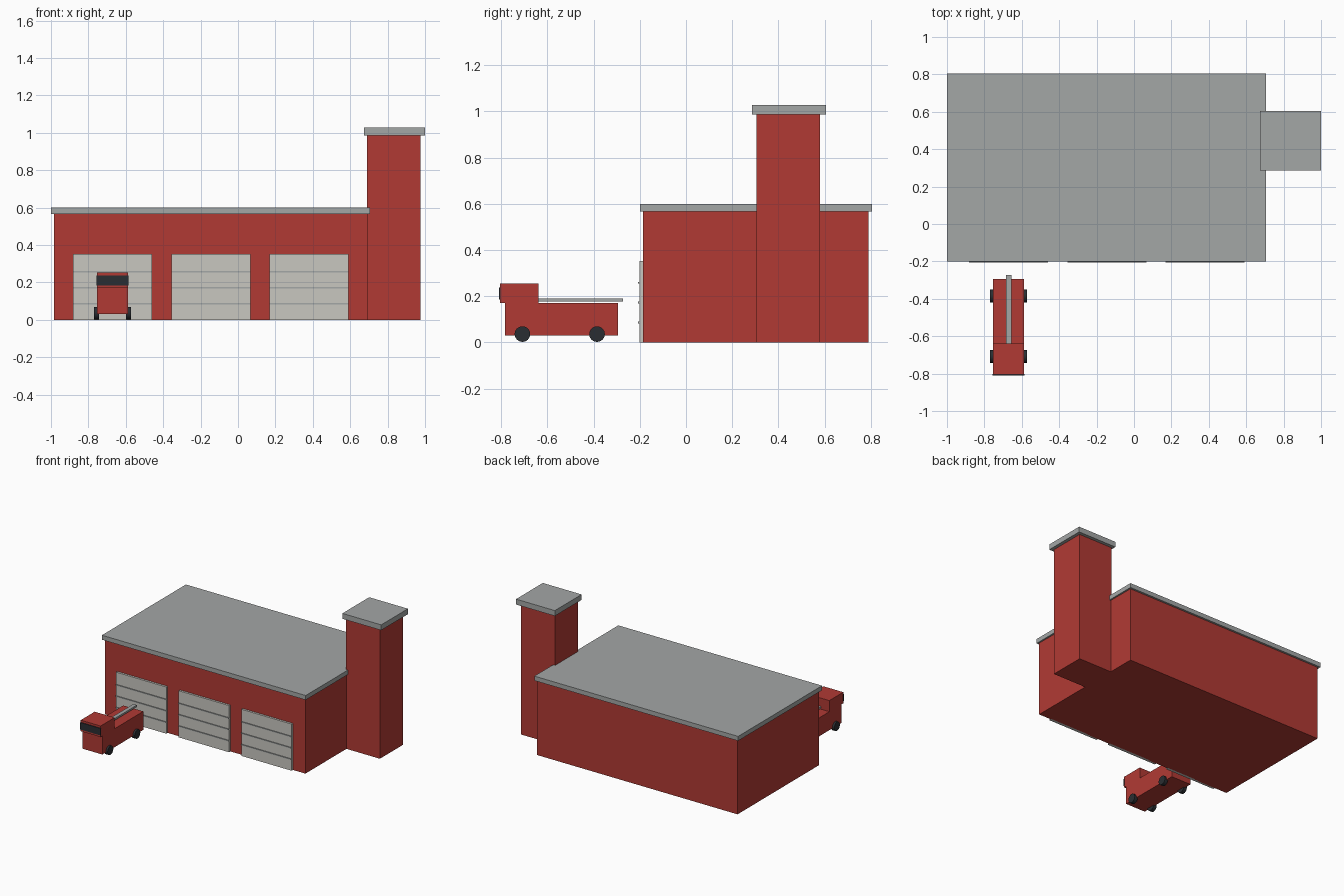
import bpy
import math

cube = bpy.data.objects.get("Cube")
if cube:
    bpy.data.objects.remove(cube, do_unlink=True)


def material(name, r, g, b):
    m = bpy.data.materials.new(name)
    m.use_nodes = True
    m.diffuse_color = (r, g, b, 1)
    m.node_tree.nodes["Principled BSDF"].inputs["Base Color"].default_value = (r, g, b, 1)
    return m


RED = material("brick red", 0.44, 0.042, 0.034)
GREY = material("roof grey", 0.37, 0.385, 0.38)
PALE = material("door pale grey", 0.58, 0.57, 0.53)
DARK = material("rubber and glass dark", 0.023, 0.027, 0.032)


def box(name, x, y, z, mat):
    """Box from (min, max) ranges along each axis."""
    bpy.ops.mesh.primitive_cube_add(size=1)
    ob = bpy.context.object
    ob.name = name
    ob.location = [(a + b) / 2 for a, b in (x, y, z)]
    ob.scale = [b - a for a, b in (x, y, z)]
    bpy.ops.object.transform_apply(location=False, rotation=False, scale=True)
    ob.data.materials.append(mat)
    return ob


def wheel(name, x, y):
    bpy.ops.mesh.primitive_cylinder_add(vertices=16, radius=0.034, depth=0.027,
                                        location=(x, y, 0.036),
                                        rotation=(0, math.pi / 2, 0))
    ob = bpy.context.object
    ob.name = name
    ob.data.materials.append(DARK)
    bpy.ops.object.shade_smooth_by_angle()


# Station hall and flat roof
box("hall_walls", (-0.985, 0.695), (-0.186, 0.79), (0, 0.566), RED)
box("hall_roof", (-1, 0.707), (-0.2, 0.805), (0.566, 0.6), GREY)

# Hose tower and cap
box("tower", (0.69, 0.975), (0.305, 0.58), (0, 0.987), RED)
box("tower_cap", (0.675, 1), (0.285, 0.605), (0.987, 1.028), GREY)

# Garage doors with horizontal seams
for i, name in enumerate(("right", "middle", "left")):
    cx = -0.67 + i * 0.525
    span = (cx - 0.211, cx + 0.211)
    box(f"{name}_door", span, (-0.202, -0.18), (0, 0.353), PALE)
    for row in range(1, 4):
        z = row * 0.086
        box(f"{name}_door_seam_{row}", span, (-0.207, -0.2), (z - 0.004, z + 0.004), GREY)

# Fire truck
truck_x = (-0.754, -0.587)
box("truck_body", truck_x, (-0.784, -0.295), (0.03, 0.17), RED)
box("truck_cab", truck_x, (-0.805, -0.638), (0.17, 0.254), RED)
box("truck_windscreen", (-0.756, -0.585), (-0.81, -0.802), (0.185, 0.238), DARK)
box("truck_ladder", (-0.685, -0.656), (-0.64, -0.272), (0.177, 0.191), GREY)

for end, y in (("front", -0.708), ("rear", -0.385)):
    for side, x in (("right", -0.756), ("left", -0.586)):
        wheel(f"{end}_{side}_wheel", x, y)
